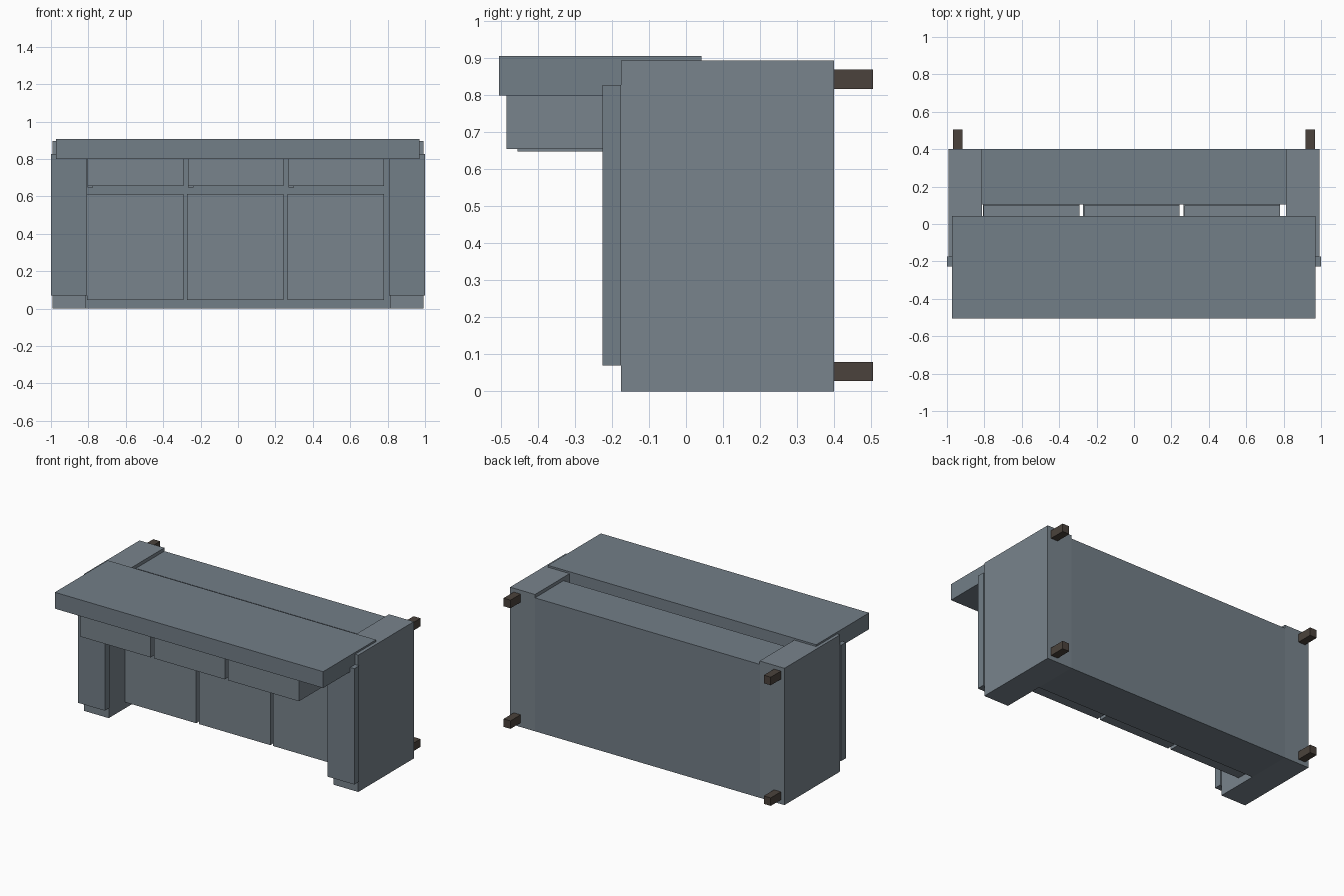
import bpy
import bmesh
from mathutils import Vector

if "Cube" in bpy.data.objects:
    bpy.data.objects.remove(bpy.data.objects["Cube"])


def material(name, color):
    m = bpy.data.materials.new(name)
    m.diffuse_color = (*color, 1)
    m.use_nodes = True
    m.node_tree.nodes["Principled BSDF"].inputs["Base Color"].default_value = m.diffuse_color
    return m


fabric = material("fabric", (0.17, 0.21, 0.245))
cushion_fabric = material("cushion_fabric", (0.19, 0.23, 0.265))
wood = material("dark_wood", (0.07, 0.055, 0.045))


def box(name, x, y, z, mat):
    """Flat-shaded box from its (min, max) range on each axis."""
    bm = bmesh.new()
    bmesh.ops.create_cube(bm, size=1)
    lo, hi = Vector((x[0], y[0], z[0])), Vector((x[1], y[1], z[1]))
    for v in bm.verts:
        v.co = (lo + hi) / 2 + v.co * (hi - lo)
    mesh = bpy.data.meshes.new(name)
    bm.to_mesh(mesh)
    bm.free()
    mesh.materials.append(mat)
    ob = bpy.data.objects.new(name, mesh)
    bpy.context.collection.objects.link(ob)
    return ob


# The sofa lies on its back-to-front axis: seat faces -y, feet point to +y

# Seat base between the arms, and the backrest slab
box("seat_base", (-0.815, 0.815), (0.105, 0.40), (0.0, 0.873), fabric)
box("backrest", (-0.972, 0.97), (-0.505, 0.042), (0.80, 0.907), fabric)

# Arms, arm pads and feet on both sides
for side, s in (("left", -1), ("right", 1)):
    def span(a, b):
        return tuple(sorted((s * a, s * b)))
    box(f"{side}_arm", span(0.813, 0.993), (-0.175, 0.40), (0.0, 0.895), cushion_fabric)
    box(f"{side}_arm_pad", span(0.806, 1.0), (-0.226, -0.175), (0.07, 0.828), fabric)
    for end, z in (("front", (0.028, 0.08)), ("back", (0.817, 0.87))):
        box(f"{side}_{end}_foot", span(0.917, 0.967), (0.40, 0.505), z, wood)

# Three seat cushions, three back cushions with a narrow edge strip each
for i in range(3):
    x = -0.808 + i * 0.5365
    box(f"seat_cushion_{i + 1}", (x, x + 0.516), (-0.015, 0.105), (0.045, 0.613), cushion_fabric)
    box(f"back_cushion_{i + 1}", (x + 0.004, x + 0.516), (-0.485, 0.10), (0.655, 0.80), cushion_fabric)
    box(f"back_cushion_edge_{i + 1}", (x + 0.004, x + 0.034), (-0.455, 0.09), (0.648, 0.66), cushion_fabric)
